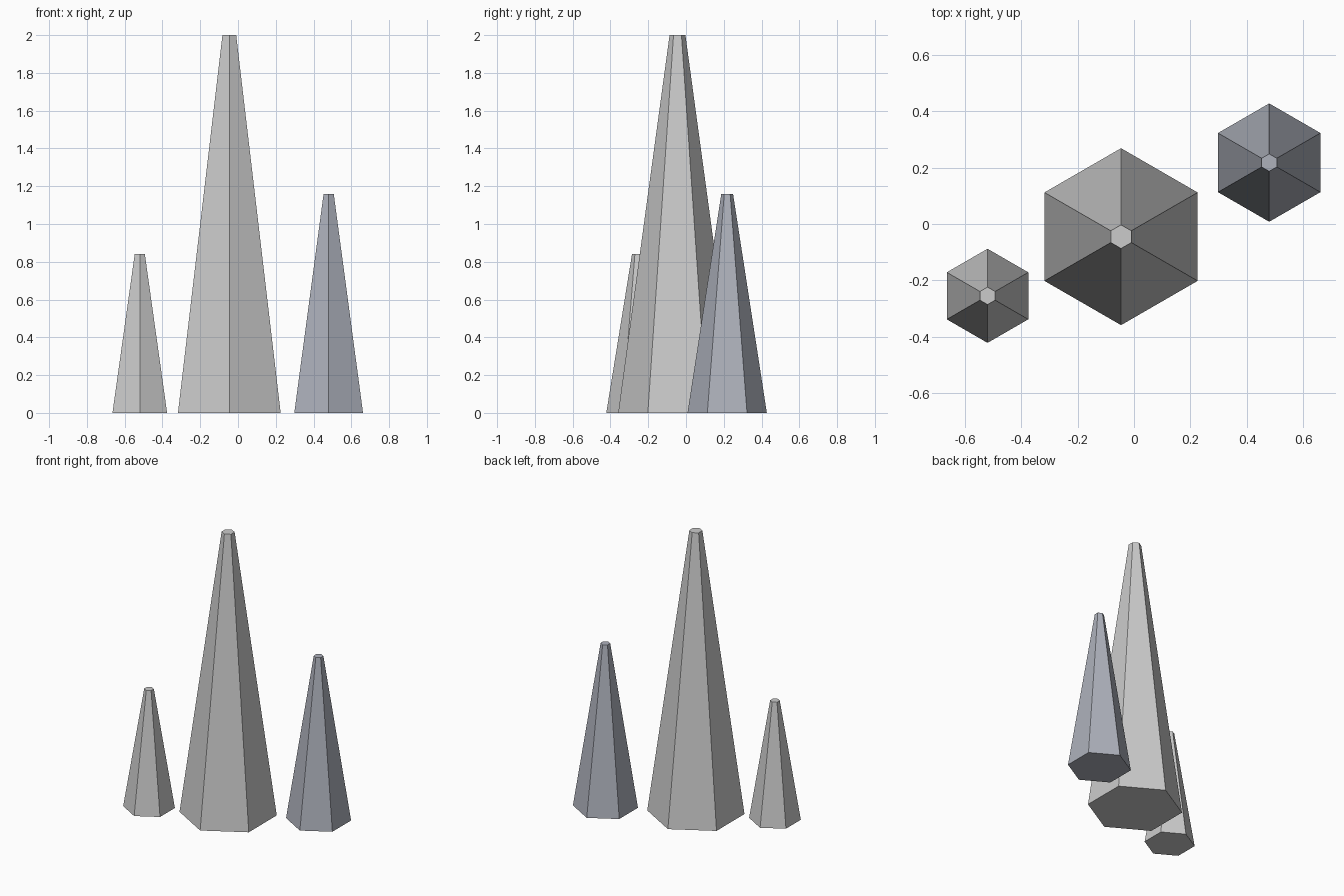
import bpy, bmesh
from math import sin, cos, tau

if "Cube" in bpy.data.objects:
    bpy.data.objects.remove(bpy.data.objects["Cube"])

SIDES = 6


def spire(name, x, y, base_r, top_r, height, material=None):
    """Tapered hexagonal column with corners pointing along y and a small flat tip."""
    bm = bmesh.new()
    rings = []
    for r, z in ((base_r, 0), (top_r, height)):
        rings.append([bm.verts.new((r * sin(i * tau / SIDES), r * cos(i * tau / SIDES), z))
                      for i in range(SIDES)])
    low, high = rings
    bm.faces.new(low)
    bm.faces.new(high)
    for i in range(SIDES):
        j = (i + 1) % SIDES
        bm.faces.new((low[i], low[j], high[j], high[i]))
    bmesh.ops.recalc_face_normals(bm, faces=bm.faces)
    mesh = bpy.data.meshes.new(name)
    bm.to_mesh(mesh)
    bm.free()
    if material:
        mesh.materials.append(material)
    obj = bpy.data.objects.new(name, mesh)
    obj.location = (x, y, 0)
    bpy.context.collection.objects.link(obj)


# Darker blue-grey stone for the right spire
dark_stone = bpy.data.materials.new("dark_stone")
dark_stone.diffuse_color = (0.42, 0.44, 0.50, 1)
dark_stone.use_nodes = True
dark_stone.node_tree.nodes["Principled BSDF"].inputs["Base Color"].default_value = dark_stone.diffuse_color

# Three free-standing spires
spire("main_spire", -0.046, -0.045, 0.314, 0.042, 2.0)
spire("right_spire", 0.48, 0.218, 0.21, 0.031, 1.16, dark_stone)
spire("left_spire", -0.52, -0.255, 0.167, 0.031, 0.84)
